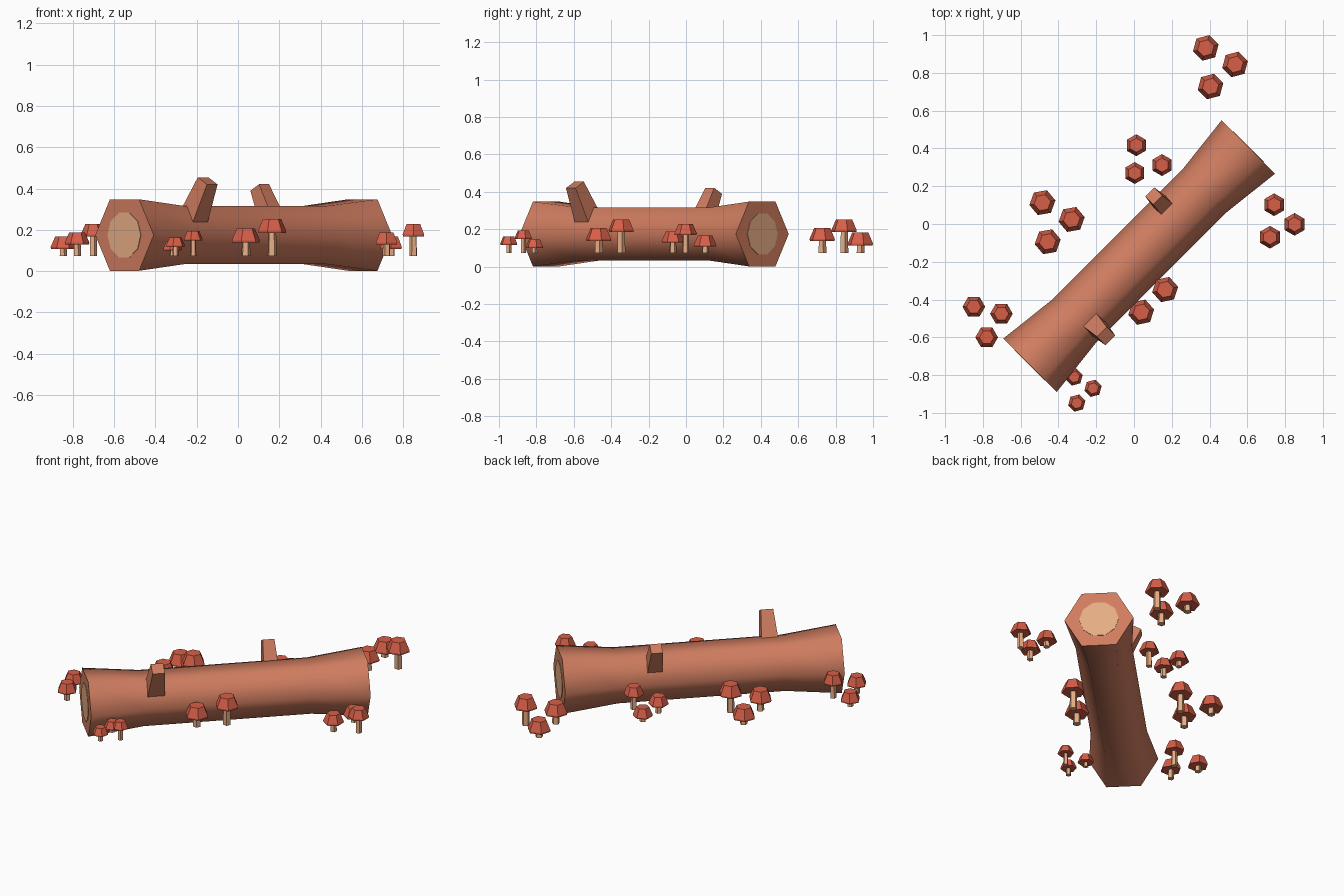
import bpy, bmesh, math
from mathutils import Matrix, Vector

if "Cube" in bpy.data.objects:
    bpy.data.objects.remove(bpy.data.objects["Cube"])


def material(name, rgb):
    m = bpy.data.materials.new(name)
    m.diffuse_color = (*rgb, 1)
    m.use_nodes = True
    m.node_tree.nodes["Principled BSDF"].inputs["Base Color"].default_value = m.diffuse_color
    return m


BARK = material("bark brown", (0.63, 0.205, 0.117))
WOOD = material("pale wood", (0.79, 0.413, 0.231))
RED = material("cap red", (0.68, 0.114, 0.065))


def frame(origin, z_axis, x_axis):
    z, x = Vector(z_axis).normalized(), Vector(x_axis).normalized()
    y = z.cross(x)
    m = Matrix((x, y, z)).transposed().to_4x4()
    m.translation = origin
    return m


def loft(name, profile, sides, matrix, mat, phase=0.0):
    """Closed solid through rings given as (radius, height) along local z."""
    bm = bmesh.new()
    rings = []
    for r, h in profile:
        rings.append([bm.verts.new((r * math.cos(phase + math.tau * i / sides),
                                    r * math.sin(phase + math.tau * i / sides), h))
                      for i in range(sides)])
    for a, b in zip(rings, rings[1:]):
        for i in range(sides):
            j = (i + 1) % sides
            bm.faces.new((a[i], a[j], b[j], b[i]))
    bm.faces.new(rings[0][::-1])
    bm.faces.new(rings[-1])
    me = bpy.data.meshes.new(name)
    bm.to_mesh(me)
    bm.free()
    me.materials.append(mat)
    ob = bpy.data.objects.new(name, me)
    ob.matrix_world = matrix
    bpy.context.collection.objects.link(ob)
    return ob


# Log trunk: hexagonal, flared at both ends
ALONG, ACROSS = (1, 1, 0), (1, -1, 0)
HALF = 0.817
log_frame = frame((0.0275, -0.17, 0.1745), ALONG, ACROSS)
trunk = loft("log_trunk", [(0.2, -HALF), (0.163, -0.6 * HALF), (0.163, 0.6 * HALF), (0.2, HALF)],
             6, log_frame, BARK)
bpy.ops.object.select_all(action="DESELECT")
trunk.select_set(True)
bpy.context.view_layer.objects.active = trunk
bpy.ops.object.shade_smooth_by_angle(angle=math.radians(65))

# Pale cut wood on both end faces
for end in (-1, 1):
    loft("cut_wood", [(0.114, end * HALF - 0.003), (0.114, end * HALF + 0.003)], 10, log_frame, WOOD)


# Broken branch stubs: square, tapered, leaning away from the log
def stub(name, top, side, r_top, r_base, length):
    lean = math.radians(28.6)
    axis = Vector(ACROSS).normalized() * side * math.sin(lean) + Vector((0, 0, math.cos(lean)))
    loft(name, [(r_base, -length), (r_top, 0)], 4, frame(top, axis, ALONG), BARK, math.pi / 4)


stub("front_stub", (-0.147, -0.594, 0.437), 1, 0.051, 0.08, 0.27)
stub("back_stub", (0.105, 0.148, 0.405), -1, 0.048, 0.068, 0.23)

# Mushroom clusters: cap radius, turn in degrees, places of the low, tall and middle mushroom
GROUND = 0.073
clusters = [
    (0.07, 15, [(0.38, 0.932), (0.535, 0.845), (0.405, 0.728)]),
    (0.058, 30, [(0.012, 0.417), (0.148, 0.312), (0.004, 0.27)]),
    (0.07, 10, [(-0.485, 0.113), (-0.33, 0.024), (-0.457, -0.094)]),
    (0.06, 0, [(-0.848, -0.438), (-0.702, -0.475), (-0.78, -0.6)]),
    (0.047, 15, [(-0.317, -0.81), (-0.217, -0.87), (-0.303, -0.948)]),
    (0.07, 12, [(0.02, -0.25), (0.165, -0.347), (0.038, -0.467)]),
    (0.06, 30, [(0.742, 0.102), (0.85, -0.002), (0.72, -0.07)]),
]
for radius, turn, places in clusters:
    for (x, y), tall in zip(places, (1.56, 2.57, 1.9)):
        at = Matrix.Translation((x, y, GROUND)) @ Matrix.Rotation(math.radians(turn), 4, "Z")
        top = radius * tall
        low = top - 0.98 * radius
        loft("mushroom_stem", [(0.33 * radius, 0), (0.29 * radius, low + 0.2 * radius)], 5, at, WOOD)
        loft("mushroom_cap", [(0.97 * radius, low), (radius, low + 0.15 * radius),
                              (0.64 * radius, top)], 6, at, RED)
